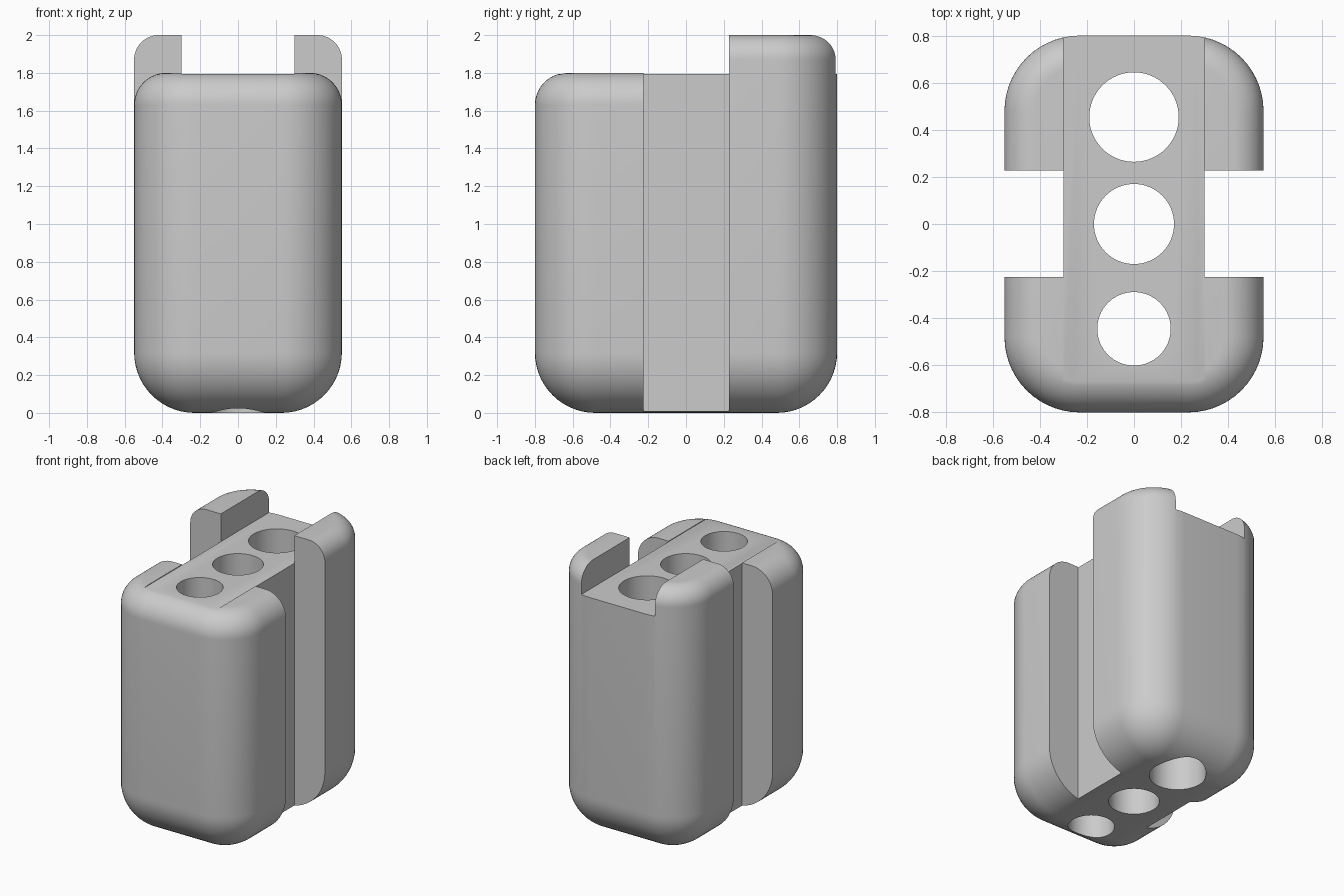
import bpy, bmesh, math

HX, HY, CORNER = 0.55, 0.8, 0.32   # half sizes and upright corner radius
SEG = 14

if "Cube" in bpy.data.objects:
    bpy.data.objects.remove(bpy.data.objects["Cube"])

grey = bpy.data.materials.new("plain grey")
grey.use_nodes = True
grey.diffuse_color = (0.6, 0.6, 0.6, 1)
grey.node_tree.nodes["Principled BSDF"].inputs["Base Color"].default_value = (0.6, 0.6, 0.6, 1)


def half_outline(inset, sign):
    """Half of a rounded rectangle, back (1) or front (-1), counterclockwise."""
    rad = CORNER - inset
    pts = [(HX - inset, 0.1)]
    for i in range(2 * SEG + 2):
        step, side = (i, 1) if i <= SEG else (i - 1, -1)
        a = math.pi / 2 * step / SEG
        pts.append((side * (HX - CORNER) + rad * math.cos(a),
                    HY - CORNER + rad * math.sin(a)))
    pts.append((inset - HX, 0.1))
    return [(sign * x, sign * y) for x, y in pts]


def levels(top, rad):
    """Inset and height of each ring, from the bottom round to the top round."""
    quarter = [math.pi / 2 * i / SEG for i in range(SEG + 1)]
    low = [(CORNER * (1 - math.sin(a)), CORNER * (1 - math.cos(a))) for a in quarter]
    high = [(rad * (1 - math.cos(a)), top - rad + rad * math.sin(a)) for a in quarter]
    return low + high


def make_object(name, bm):
    mesh = bpy.data.meshes.new(name)
    bm.to_mesh(mesh)
    bm.free()
    mesh.materials.append(grey)
    obj = bpy.data.objects.new(name, mesh)
    bpy.context.collection.objects.link(obj)
    return obj


def box(name, x0, x1, y0, y1, z0, z1):
    bm = bmesh.new()
    bmesh.ops.create_cube(bm, size=1)
    bmesh.ops.scale(bm, vec=(x1 - x0, y1 - y0, z1 - z0), verts=bm.verts)
    bmesh.ops.translate(bm, vec=((x0 + x1) / 2, (y0 + y1) / 2, (z0 + z1) / 2), verts=bm.verts)
    return make_object(name, bm)


def drill(name, y, radius):
    bm = bmesh.new()
    bmesh.ops.create_cone(bm, cap_ends=True, segments=64, radius1=radius, radius2=radius, depth=5)
    bmesh.ops.translate(bm, vec=(0, y, 1), verts=bm.verts)
    return make_object(name, bm)


# Rounded body: low front half, tall back half
bm = bmesh.new()
rings = []
for (bi, bz), (fi, fz) in zip(levels(2.0, 0.13), levels(1.8, 0.17)):
    rings.append([bm.verts.new((x, y, bz)) for x, y in half_outline(bi, 1)]
                 + [bm.verts.new((x, y, fz)) for x, y in half_outline(fi, -1)])
count = len(rings[0])
for lower, upper in zip(rings, rings[1:]):
    for i in range(count):
        j = (i + 1) % count
        bm.faces.new((lower[i], lower[j], upper[j], upper[i]))
top, n = rings[-1], count // 2
bm.faces.new(rings[0][::-1])
bm.faces.new(top[:n])
bm.faces.new(top[n:])
bm.faces.new((top[0], top[n - 1], top[n], top[-1]))
bmesh.ops.remove_doubles(bm, verts=bm.verts, dist=1e-5)
bmesh.ops.recalc_face_normals(bm, faces=bm.faces)
body = make_object("holder_body", bm)

# Side slots, top channel and three through holes
cutters = [
    box("left_slot_cutter", 0.3, 1, -0.225, 0.228, -1, 3),
    box("right_slot_cutter", -1, -0.3, -0.225, 0.228, -1, 3),
    box("channel_cutter", -0.3, 0.3, -2, 2, 1.795, 3),
    drill("front_hole_cutter", -0.445, 0.156),
    drill("middle_hole_cutter", 0, 0.17),
    drill("back_hole_cutter", 0.454, 0.19),
]
bpy.context.view_layer.objects.active = body
body.select_set(True)
for cutter in cutters:
    cutter.hide_render = True
    mod = body.modifiers.new("cut", 'BOOLEAN')
    mod.operation = 'DIFFERENCE'
    mod.solver = 'EXACT'
    mod.object = cutter
    bpy.ops.object.modifier_apply(modifier=mod.name)
    bpy.data.objects.remove(cutter)

bpy.ops.object.shade_smooth_by_angle(angle=math.radians(30))
